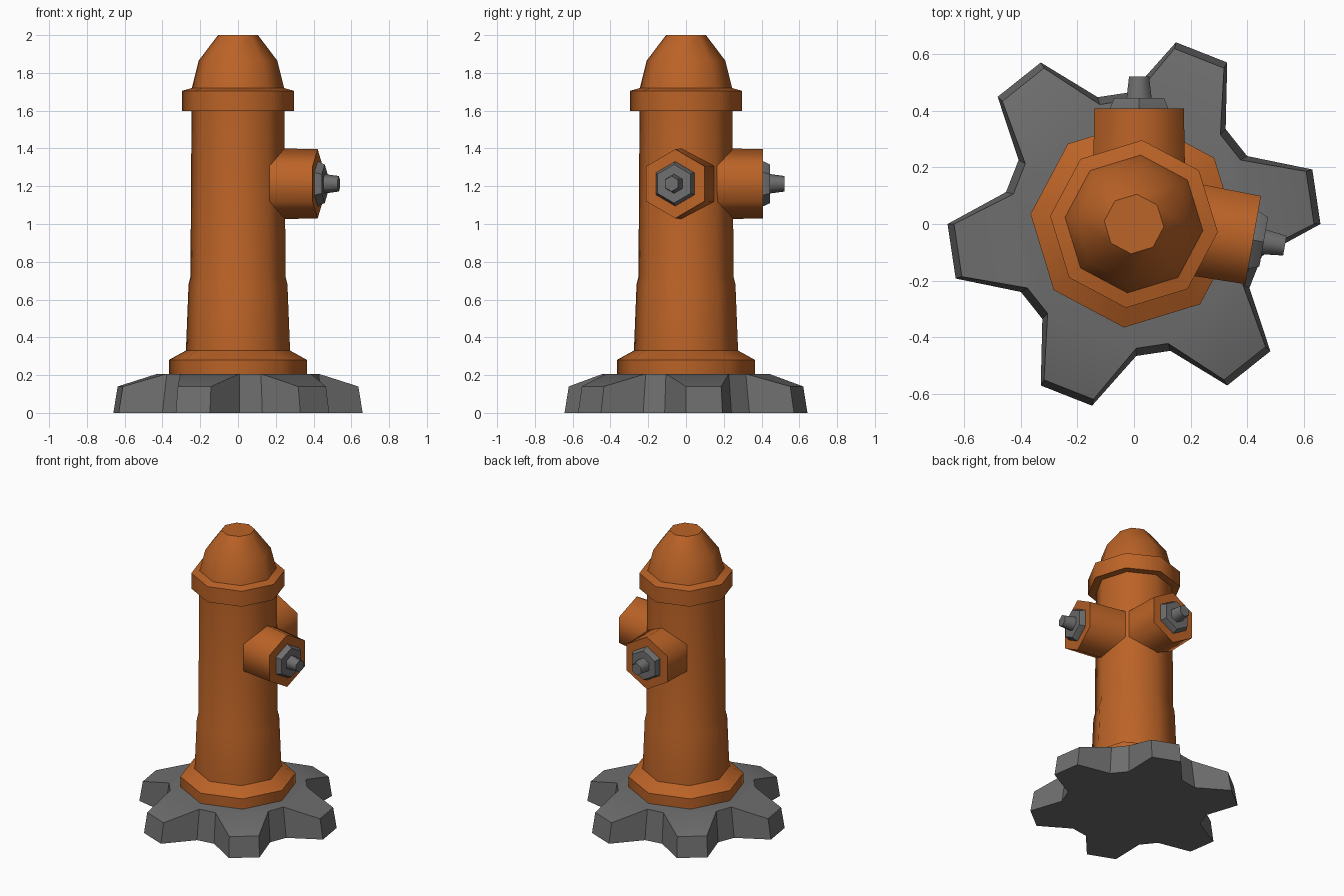
import bpy, bmesh, math
from mathutils import Matrix

if "Cube" in bpy.data.objects:
    bpy.data.objects.remove(bpy.data.objects["Cube"])


def material(name, rgb):
    m = bpy.data.materials.new(name)
    m.diffuse_color = (*rgb, 1)
    m.use_nodes = True
    m.node_tree.nodes["Principled BSDF"].inputs["Base Color"].default_value = m.diffuse_color
    return m


ORANGE = material("orange_paint", (0.5, 0.125, 0.02))
GREY = material("grey_metal", (0.155, 0.155, 0.155))


def finish(name, bm, mat, smooth_angle):
    bmesh.ops.recalc_face_normals(bm, faces=bm.faces)
    me = bpy.data.meshes.new(name)
    bm.to_mesh(me)
    bm.free()
    for p in me.polygons:
        p.use_smooth = True
    me.set_sharp_from_angle(angle=math.radians(smooth_angle))
    me.materials.append(mat)
    ob = bpy.data.objects.new(name, me)
    bpy.context.collection.objects.link(ob)
    return ob


def skin(bm, rings):
    """Join rings of points with quads and close both ends."""
    loops = [[bm.verts.new(p) for p in r] for r in rings]
    n = len(loops[0])
    for a, b in zip(loops, loops[1:]):
        for i in range(n):
            j = (i + 1) % n
            bm.faces.new((a[i], a[j], b[j], b[i]))
    bm.faces.new(loops[0][::-1])
    return loops


def lathe(name, profile, sides, start, mat, smooth_angle, matrix=Matrix()):
    bm = bmesh.new()
    angles = [math.radians(start + 360 * i / sides) for i in range(sides)]
    loops = skin(bm, [[(r * math.cos(a), r * math.sin(a), z) for a in angles]
                      for r, z in profile])
    bm.faces.new(loops[-1])
    bm.transform(matrix)
    return finish(name, bm, mat, smooth_angle)


# Six-lobed base: each lobe has two tip points, then two valley points
bottom, top = [], []
for k in range(6):
    for deg, rb, rt, z in ((0, .66, .637, .14), (17, .66, .637, .14),
                           (31, .467, .44, .207), (46, .467, .44, .207)):
        a = math.radians(deg + 60 * k)
        bottom.append((rb * math.cos(a), rb * math.sin(a), 0))
        top.append((rt * math.cos(a), rt * math.sin(a), z))
bm = bmesh.new()
t = skin(bm, [bottom, top])[-1]
for k in range(6):
    i = 4 * k
    bm.faces.new((t[i - 1], t[i], t[i + 1], t[i + 2]))
bm.faces.new([v for i, v in enumerate(t) if i % 4 > 1])
finish("base", bm, GREY, 25)

# Octagonal barrel with foot flange
lathe("barrel", [(.366, .2), (.368, .28), (.277, .33), (.263, .68),
                 (.253, .72), (.247, 1.62)], 8, 39.5, ORANGE, 50)

# Collar and domed cap
lathe("cap", [(.298, 1.597), (.298, 1.705), (.245, 1.72),
              (.209, 1.865), (.106, 2.0)], 8, 39.5, ORANGE, 50)

# Two hexagonal outlets, each with a nut and a stem
for side, x, y, heading in (("right", .02, .014, -10), ("back", .018, 0, 90)):
    place = (Matrix.Translation((x, y, 1.213))
             @ Matrix.Rotation(math.radians(heading), 4, 'Z')
             @ Matrix.Rotation(math.radians(90), 4, 'Y'))
    lathe(side + "_outlet", [(.19, .08), (.183, .408)], 6, 0, ORANGE, 65, place)
    lathe(side + "_nut", [(.118, .40), (.118, .412), (.102, .446)], 6, 0, GREY, 40, place)
    lathe(side + "_stem", [(.052, .44), (.041, .522)], 6, 0, GREY, 65, place)
